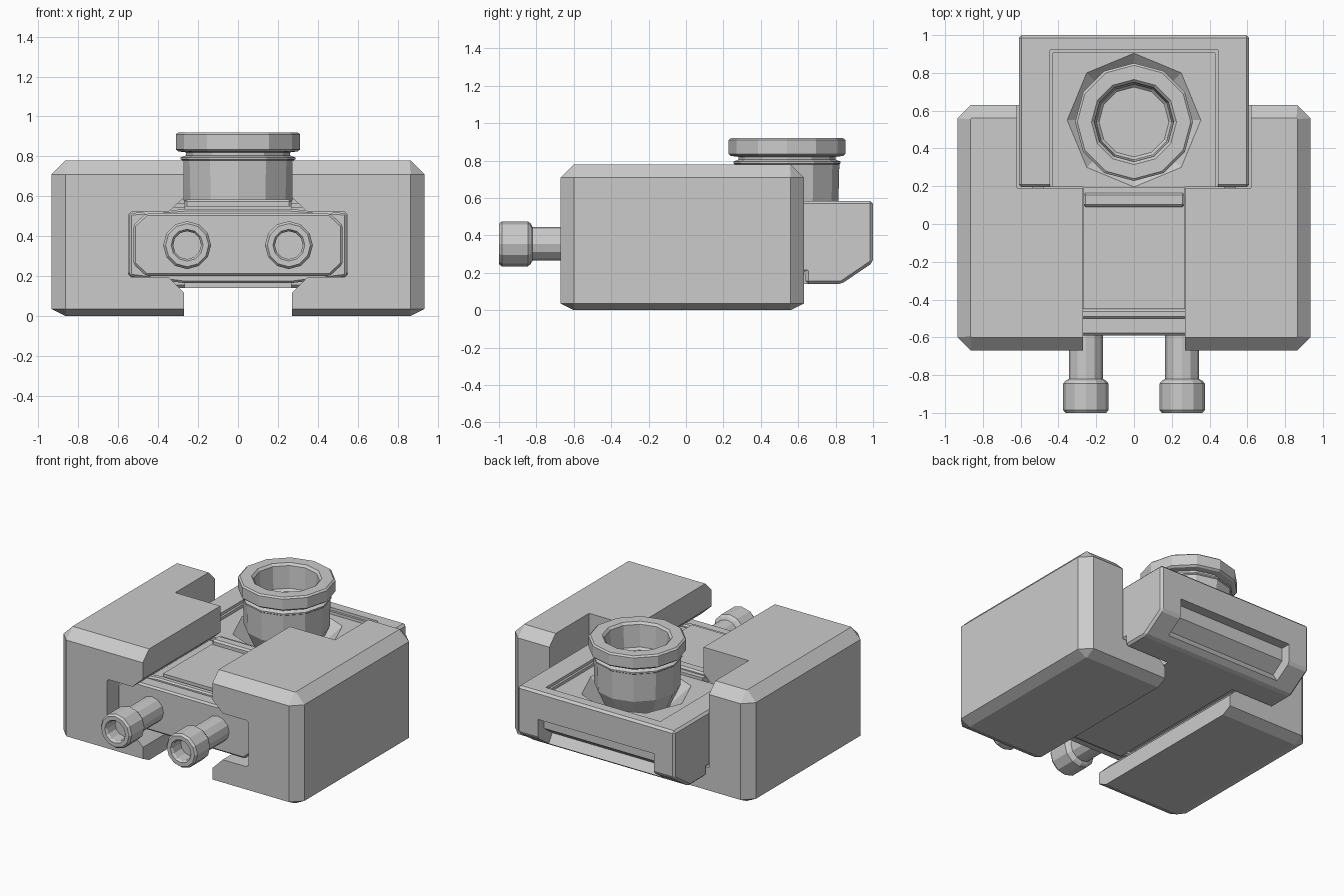
import bpy, bmesh
from math import sin, cos, pi

if "Cube" in bpy.data.objects:
    bpy.data.objects.remove(bpy.data.objects["Cube"])


def make(name, bm, bevel=0.0):
    bmesh.ops.recalc_face_normals(bm, faces=bm.faces)
    me = bpy.data.meshes.new(name)
    bm.to_mesh(me)
    bm.free()
    ob = bpy.data.objects.new(name, me)
    bpy.context.collection.objects.link(ob)
    if bevel:
        m = ob.modifiers.new("bevel", "BEVEL")
        m.width, m.segments, m.limit_method = bevel, 1, "ANGLE"
    return ob


def loft(name, rings, bevel=0.0):
    """Skin equal-length rings of points and cap both ends."""
    bm = bmesh.new()
    vs = [[bm.verts.new(p) for p in r] for r in rings]
    n = len(vs[0])
    for a, b in zip(vs, vs[1:]):
        for i in range(n):
            j = (i + 1) % n
            bm.faces.new((a[i], a[j], b[j], b[i]))
    bm.faces.new(vs[0])
    bm.faces.new(vs[-1])
    return make(name, bm, bevel)


def prism_y(name, xz, y0, y1, bevel=0.0):
    return loft(name, [[(x, y, z) for x, z in xz] for y in (y0, y1)], bevel)


def prism_x(name, yz, w, bevel=0.0):
    return loft(name, [[(x, y, z) for y, z in yz] for x in (-w, w)], bevel)


def box(name, x0, x1, y0, y1, z0, z1, bevel=0.0):
    return prism_y(name, [(x0, z0), (x1, z0), (x1, z1), (x0, z1)], y0, y1, bevel)


def lathe(name, prof, n, cx, cy, cz, axis="z", phase=0.0):
    """Capped turned part; prof is a list of (radius, distance along axis)."""
    rings = []
    for r, h in prof:
        ring = []
        for i in range(n):
            a = 2 * pi * i / n + phase
            u, v = r * cos(a), r * sin(a)
            ring.append((cx + u, cy + v, cz + h) if axis == "z" else (cx + u, cy + h, cz + v))
        rings.append(ring)
    return loft(name, rings)


def cut(ob, *cutters):
    for c in cutters:
        c.hide_render = True
        m = ob.modifiers.new("cut", "BOOLEAN")
        m.operation, m.object, m.solver = "DIFFERENCE", c, "EXACT"
    bpy.context.view_layer.update()
    me = bpy.data.meshes.new_from_object(ob.evaluated_get(bpy.context.evaluated_depsgraph_get()))
    ob.modifiers.clear()
    ob.data = me
    for c in cutters:
        bpy.data.objects.remove(c)


def sym(half):
    """Mirror a right-hand half outline (bottom to top) across x = 0."""
    return half + [(-x, z) for x, z in reversed(half)]


# Two chamfered side blocks, cut by the guide channel and the rear notch
def block_ring(s, d, c, z):
    X, F, B = 0.935 - d, -0.67 + d, 0.63 - d
    pts = [(0.27, F), (X - c, F), (X, F + c), (X, B - c), (X - c, B), (0.27, B)]
    return [(s * x, y, z) for x, y in pts]


for s, side in ((1, "right"), (-1, "left")):
    block = loft(side + "_block", [block_ring(s, 0.07, 0.005, 0), block_ring(s, 0, 0.07, 0.035),
                                   block_ring(s, 0, 0.07, 0.71), block_ring(s, 0.07, 0.005, 0.78)])
    channel = prism_y("channel_cutter", sym([(0.2, -0.1), (0.269, 0.05), (0.27, 0.115), (0.35, 0.195),
                                             (0.535, 0.195), (0.55, 0.21), (0.55, 0.505), (0.535, 0.52),
                                             (0.35, 0.52), (0.27, 0.595), (0.269, 0.7), (0.2, 0.9)]), -1, 1)
    notch = box("notch_cutter", -0.62, 0.62, 0.19, 1.2, 0.196, 1.0)
    cut(block, channel, notch)

# Sliding head with top tray, countersink and rear finger groove
head = prism_x("slider_head", [(0.195, 0.2), (0.64, 0.2), (0.64, 0.14), (0.83, 0.14),
                               (1.0, 0.255), (1.0, 0.585), (0.195, 0.585)], 0.61, 0.015)
tray_rim = box("tray_rim_cutter", -0.445, 0.445, 0.1, 0.92, 0.565, 0.8)
tray = box("tray_cutter", -0.43, 0.43, 0.1, 0.905, 0.545, 0.75)
sink = lathe("countersink_cutter", [(0.2, 0.41), (0.355, 0.546), (0.37, 0.56)], 8, 0, 0.55, 0)
groove = prism_x("groove_cutter", [(1.1, 0.39), (0.93, 0.39), (0.93, 0.3), (0.84, 0.235),
                                   (0.95, 0.065), (1.1, 0.05)], 0.45)
cut(head, tray_rim, tray, sink, groove)

# Slider neck running in the channel
wide = sym([(0.48, 0.2), (0.54, 0.26), (0.54, 0.455), (0.48, 0.515)])
prism_y("slider_wings", wide, -0.45, 0.2)
prism_y("slider_neck", sym([(0.268, 0.14), (0.268, 0.55)]), -0.45, 0.17)
box("slider_keel", -0.268, 0.268, 0.1, 0.66, 0.14, 0.21)
box("tray_front_rim", -0.268, 0.268, 0.09, 0.165, 0.5, 0.585, 0.012)
box("tray_front_step", -0.268, 0.268, 0.16, 0.197, 0.5, 0.565)

# Front clamp plate with a stepped edge
prism_y("clamp_plate", sym([(0.46, 0.2), (0.525, 0.26), (0.525, 0.455), (0.46, 0.515)]), -0.59, -0.46, 0.012)
prism_y("clamp_plate_back", sym([(0.268, 0.165), (0.545, 0.2), (0.545, 0.515), (0.268, 0.535)]), -0.50, -0.452, 0.01)

# Two socket screws
for x, side in ((0.255, "right"), (-0.255, "left")):
    lathe(side + "_screw", [(0.09, -0.5), (0.09, -0.82), (0.108, -0.83), (0.12, -0.845), (0.12, -0.985),
                            (0.108, -1.0), (0.08, -1.0), (0.07, -0.985), (0.07, -0.9)], 12, x, 0, 0.355, "y")

# Large flanged knob on top of the head
lathe("top_knob", [(0.19, 0.40), (0.275, 0.585), (0.28, 0.78), (0.287, 0.785), (0.287, 0.795), (0.26, 0.805),
                   (0.26, 0.82), (0.3, 0.825), (0.312, 0.835), (0.312, 0.91), (0.3, 0.92), (0.225, 0.92),
                   (0.21, 0.905), (0.2, 0.75), (0.185, 0.735)], 12, 0, 0.54, 0)
